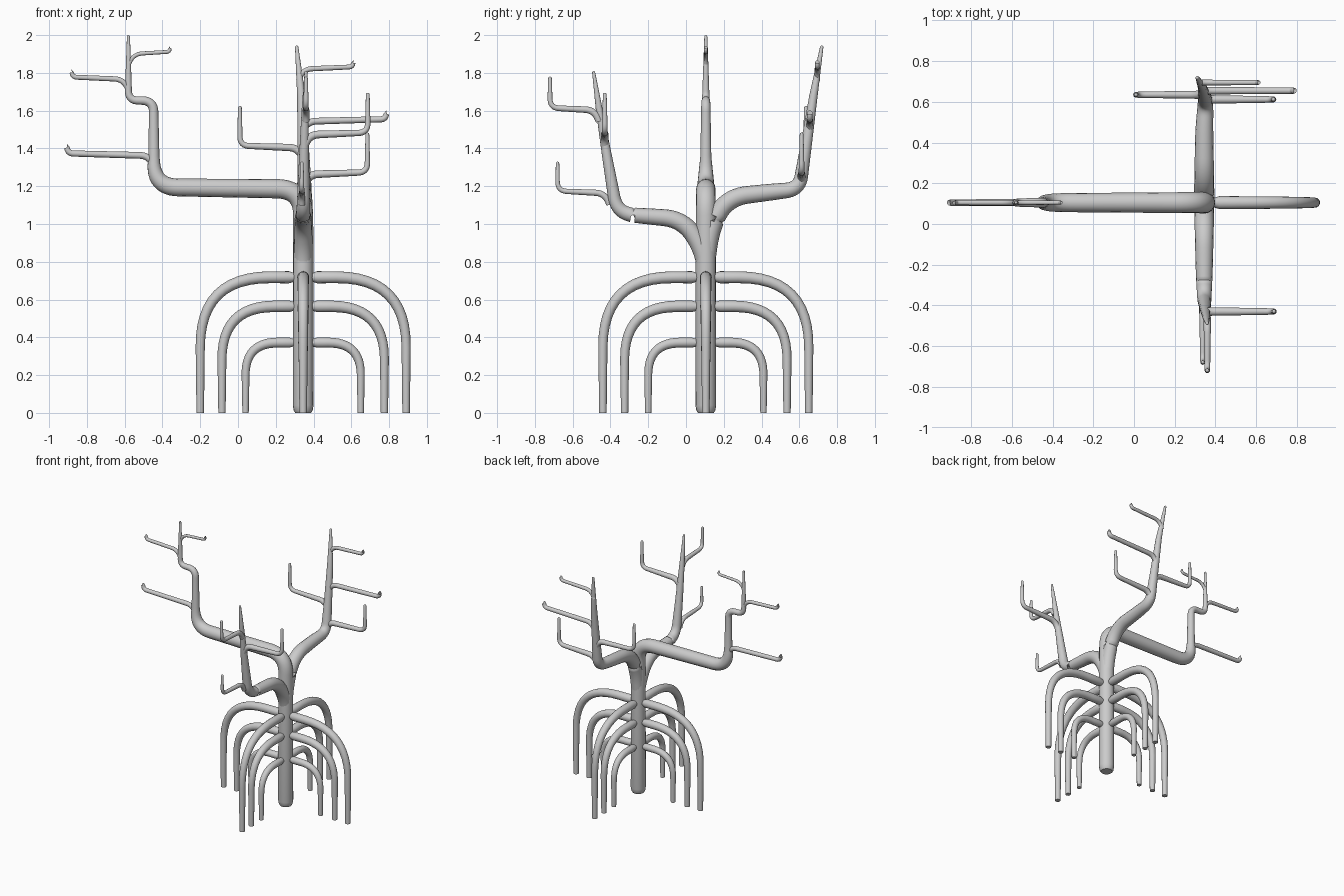
import bpy
from math import sin, cos, radians
from mathutils import Vector

if "Cube" in bpy.data.objects:
    bpy.data.objects.remove(bpy.data.objects["Cube"])

grey = bpy.data.materials.new("plain grey")
grey.use_nodes = True
grey.diffuse_color = (0.6, 0.6, 0.6, 1)
grey.node_tree.nodes["Principled BSDF"].inputs["Base Color"].default_value = (0.6, 0.6, 0.6, 1)

CX, CY = 0.345, 0.105  # trunk axis


def rounded(keys):
    """Turn (position, radius, corner length) keys into a path with soft corners."""
    path = [(keys[0][0], keys[0][1])]
    for before, here, after in zip(keys, keys[1:], keys[2:]):
        p, r, size = here
        if size == 0:
            path.append((p, r))
            continue
        f0 = min(size / (before[0] - p).length, 0.98)
        f1 = min(size / (after[0] - p).length, 0.98)
        a, ra = p.lerp(before[0], f0), r + (before[1] - r) * f0
        b, rb = p.lerp(after[0], f1), r + (after[1] - r) * f1
        for i in range(13):
            t = i / 12
            w0, w1, w2 = (1 - t) ** 2, 2 * t * (1 - t), t * t
            path.append((a * w0 + p * w1 + b * w2, ra * w0 + r * w1 + rb * w2))
    path.append((keys[-1][0], keys[-1][1]))
    return path


def limb(name, keys, round_tip=True):
    """Sweep a round tube of varying thickness along the keys."""
    keys = [(Vector(k[:3]), k[3], k[4]) for k in keys]
    path = rounded(keys)
    if round_tip:
        end, r = path[-1]
        along = (end - path[-2][0]).normalized()
        base = end - along * r
        path[-1] = (base, r)
        for deg in (30, 55, 75):
            path.append((base + along * r * sin(radians(deg)), r * cos(radians(deg))))
    curve = bpy.data.curves.new(name, "CURVE")
    curve.dimensions = "3D"
    curve.bevel_depth = 1.0
    curve.bevel_resolution = 6
    curve.use_fill_caps = True
    spline = curve.splines.new("POLY")
    spline.points.add(len(path) - 1)
    for point, (p, r) in zip(spline.points, path):
        point.co = (*p, 1)
        point.radius = r
    obj = bpy.data.objects.new(name, curve)
    bpy.context.collection.objects.link(obj)
    bpy.ops.object.select_all(action="DESELECT")
    obj.select_set(True)
    bpy.context.view_layer.objects.active = obj
    bpy.ops.object.convert(target="MESH")
    obj = bpy.context.object
    obj.data.materials.clear()
    obj.data.materials.append(grey)
    bpy.ops.object.shade_smooth_by_angle(angle=radians(50))
    return obj


def twig(name, base, way, reach, tip, r, tip_r):
    """Side shoot leaving a branch at base, running sideways, then turning up."""
    base, way = Vector(base), Vector(way)
    corner = base + way * reach + Vector((0, 0, 0.012))
    limb(name, [
        (*(base - Vector((0, 0, 0.06))), r, 0),
        (*(base + way * 0.025), r, 0.05),
        (*corner, (r + tip_r) / 2, min(0.05, tip * 0.8)),
        (corner.x, corner.y, corner.z + tip, tip_r, 0)])


# Trunk continuing into the stepped side branch
limb("trunk_and_side_branch", [
    (CX, CY, 0, 0.042, 0), (CX, CY, 0.012, 0.05, 0), (CX, CY, 0.04, 0.055, 0),
    (CX, CY, 0.9, 0.054, 0), (CX, CY, 1.185, 0.052, 0.14),
    (-0.445, CY, 1.195, 0.046, 0.13), (-0.445, CY, 1.36, 0.029, 0),
    (-0.447, CY, 1.652, 0.024, 0.06), (-0.58, CY, 1.655, 0.02, 0.05),
    (-0.58, CY, 1.8, 0.015, 0), (-0.58, CY, 2.0, 0.008, 0)])

# Rear branch
limb("rear_branch", [
    (CX, CY, 0.78, 0.048, 0), (CX, 0.125, 0.95, 0.05, 0.08),
    (CX, 0.2, 1.14, 0.049, 0.13), (CX, 0.46, 1.17, 0.044, 0.06),
    (0.352, 0.6, 1.185, 0.038, 0.07), (0.345, 0.635, 1.41, 0.03, 0),
    (0.335, 0.675, 1.68, 0.022, 0), (0.31, 0.72, 1.945, 0.009, 0)])

# Front branch
limb("front_branch", [
    (CX, CY, 0.78, 0.048, 0), (CX, 0.085, 0.87, 0.049, 0.06),
    (CX, -0.01, 1.025, 0.047, 0.11), (CX, -0.22, 1.042, 0.042, 0.06),
    (0.345, -0.365, 1.055, 0.036, 0.09), (0.35, -0.42, 1.37, 0.026, 0),
    (0.355, -0.46, 1.61, 0.018, 0), (0.36, -0.49, 1.81, 0.008, 0)])

# Twigs
LEFT, RIGHT, FRONT = (1, 0, 0), (-1, 0, 0), (0, -1, 0)
twig("side_low_twig", (-0.445, CY, 1.362), RIGHT, 0.46, 0.045, 0.018, 0.014)
twig("side_high_twig", (-0.58, CY, 1.766), RIGHT, 0.3, 0.035, 0.014, 0.011)
twig("side_inner_twig", (-0.58, CY, 1.9), LEFT, 0.22, 0.025, 0.011, 0.009)
twig("rear_low_twig", (0.35, 0.612, 1.262), LEFT, 0.335, 0.21, 0.021, 0.01)
twig("rear_opposite_twig", (0.345, 0.635, 1.403), RIGHT, 0.335, 0.21, 0.02, 0.01)
twig("rear_middle_twig", (0.34, 0.655, 1.543), LEFT, 0.445, 0.04, 0.018, 0.014)
twig("rear_high_twig", (0.32, 0.695, 1.82), LEFT, 0.29, 0.03, 0.014, 0.011)
twig("front_side_twig", (0.352, -0.43, 1.472), LEFT, 0.335, 0.21, 0.021, 0.01)
twig("front_low_twig", (0.338, -0.405, 1.163), FRONT, 0.275, 0.155, 0.017, 0.009)
twig("front_high_twig", (0.36, -0.46, 1.603), FRONT, 0.26, 0.165, 0.018, 0.01)

# Three tiers of arched roots on four sides
SIDES = {"left": (1, 0), "right": (-1, 0), "rear": (0, 1), "front": (0, -1)}
TIERS = {"top": (0.545, 0.718, 0.37, 0.032), "middle": (0.43, 0.564, 0.28, 0.031),
         "low": (0.305, 0.372, 0.17, 0.027)}
for side, (dx, dy) in SIDES.items():
    for tier, (reach, height, bend, r) in TIERS.items():
        def at(d, z, radius, size=0):
            return (CX + dx * d, CY + dy * d, z, radius, size)
        limb(f"{side}_{tier}_root", [
            at(0, height, r * 0.7), at(0.05, height, r * 0.75), at(0.075, height, r),
            at(reach, height, r * 0.9, bend), at(reach, 0, r * 0.62)], round_tip=False)
